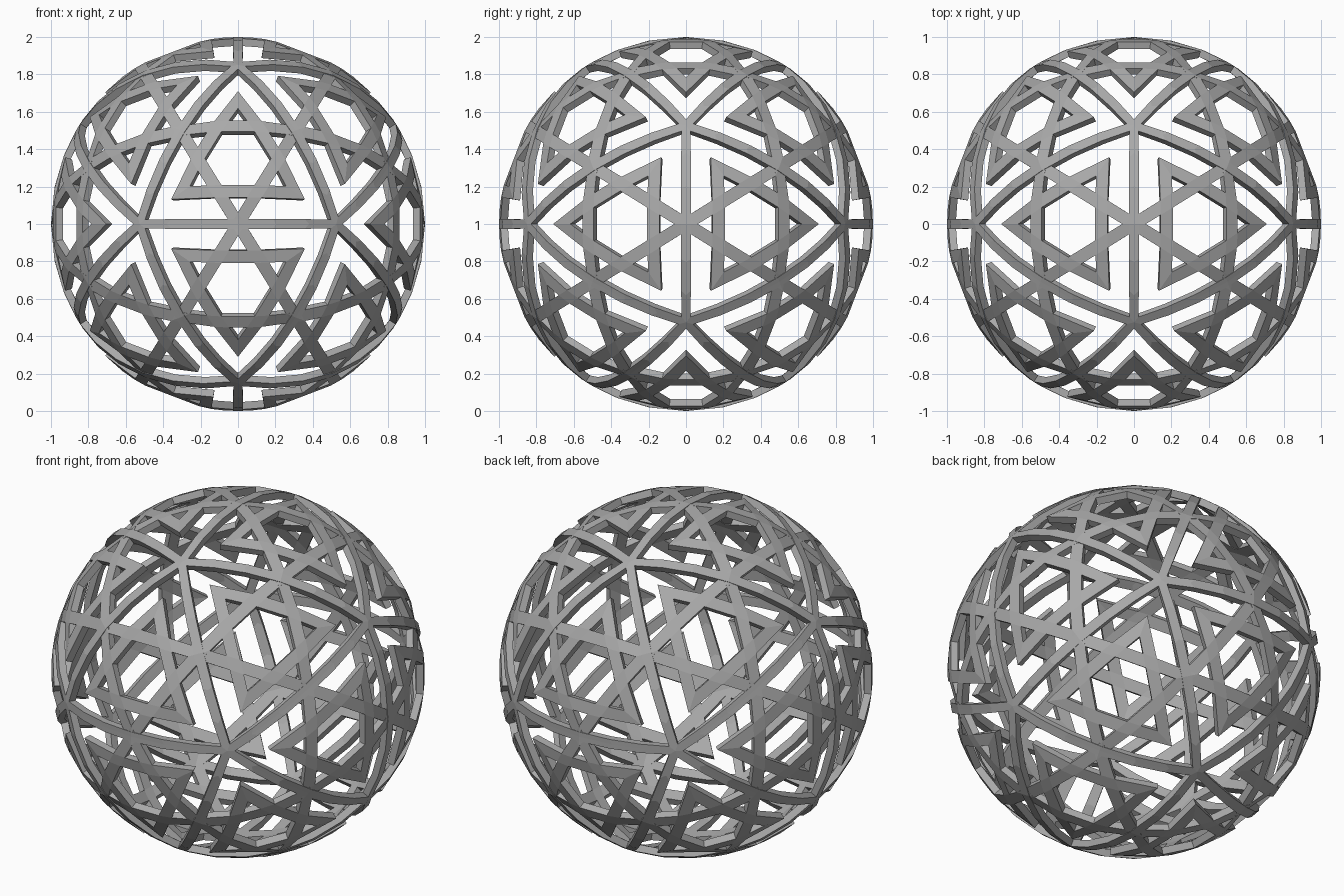
import bpy
import bmesh
from math import sin, cos, radians
from mathutils import Vector

STRUT_HALF = 0.024   # half width of the edge struts
STAR_HALF = 0.033    # half width of the star bars
THICKNESS = 0.04
SEGMENTS = 6         # pieces along each curved strut
CENTRE = Vector((0, 0, 1))

cube = bpy.data.objects.get("Cube")
if cube:
    bpy.data.objects.remove(cube, do_unlink=True)

grey = bpy.data.materials.new("mid_grey")
grey.use_nodes = True
colour = (0.4, 0.4, 0.4, 1)
grey.diffuse_color = colour
grey.node_tree.nodes["Principled BSDF"].inputs["Base Color"].default_value = colour


def add_face(bm, points):
    """Face with its corners pushed onto the unit ball, facing outward."""
    face = bm.faces.new([bm.verts.new(p.normalized()) for p in points])
    face.normal_update()
    if face.normal.dot(points[0]) < 0:
        face.normal_flip()


def add_struts(bm, corners):
    """Half-width curved strips just inside the three sides of a face."""
    middle = sum(corners, Vector()) / 3
    inner = []
    for a in corners:
        inward = middle - a * middle.dot(a)
        inner.append(a + inward.normalized() * STRUT_HALF / sin(radians(36)))
    for i in range(3):
        j = (i + 1) % 3
        for s in range(SEGMENTS):
            t, u = s / SEGMENTS, (s + 1) / SEGMENTS
            add_face(bm, [corners[i].lerp(corners[j], t), corners[i].lerp(corners[j], u),
                          inner[i].lerp(inner[j], u), inner[i].lerp(inner[j], t)])


def add_star(bm, tips):
    """Six-pointed star of two interlaced triangles, bulging with the ball."""
    middle = sum(tips, Vector()) / 3
    x_axis = (tips[0] - middle).normalized()
    y_axis = middle.normalized().cross(x_axis)
    apothem = (tips[0] - middle).length / 2
    far, near = apothem + STAR_HALF, apothem - STAR_HALF
    side = (near - far / 2) / cos(radians(30))

    for k in range(6):
        def at(along, across, turn=0):
            angle = radians(60 * k + turn)
            return (middle + x_axis * (along * cos(angle) - across * sin(angle))
                    + y_axis * (along * sin(angle) + across * cos(angle)))

        notch, hexagon = far / cos(radians(30)), near / cos(radians(30))
        # Two arms of the point
        for sign in (-1, 1):
            add_face(bm, [at(2 * far, 0), at(2 * near, 0),
                          at(far, sign * side), at(notch, 0, sign * 30)])
        # Bar beside the hexagon, then the crossing next to it
        add_face(bm, [at(far, -side), at(far, side),
                      at(hexagon, 0, 30), at(hexagon, 0, -30)])
        add_face(bm, [at(notch, 0, 30), at(far, side),
                      at(hexagon, 0, 30), at(far, -side, 60)])


def finish(bm, name):
    bmesh.ops.remove_doubles(bm, verts=bm.verts, dist=0.0005)
    mesh = bpy.data.meshes.new(name)
    bm.to_mesh(mesh)
    bm.free()
    mesh.materials.append(grey)
    obj = bpy.data.objects.new(name, mesh)
    obj.location = CENTRE
    bpy.context.collection.objects.link(obj)
    shell = obj.modifiers.new("thickness", 'SOLIDIFY')
    shell.thickness = THICKNESS
    shell.offset = -1


# Twenty-sided base solid from three crossed golden rectangles
golden = (1 + 5 ** 0.5) / 2
base = bmesh.new()
for s in (-1, 1):
    for t in (-golden, golden):
        for p in ((s, t, 0), (0, s, t), (t, 0, s)):
            base.verts.new(Vector(p).normalized())
bmesh.ops.convex_hull(base, input=base.verts)

struts = bmesh.new()
for number, face in enumerate(base.faces, 1):
    a, b, c = [v.co.copy() for v in face.verts]
    add_struts(struts, [a, b, c])
    # One star per side, its points touching the strut middles
    star = bmesh.new()
    add_star(star, [(a + b).normalized(), (b + c).normalized(), (c + a).normalized()])
    finish(star, f"star_{number}")
base.free()
finish(struts, "edge_struts")
